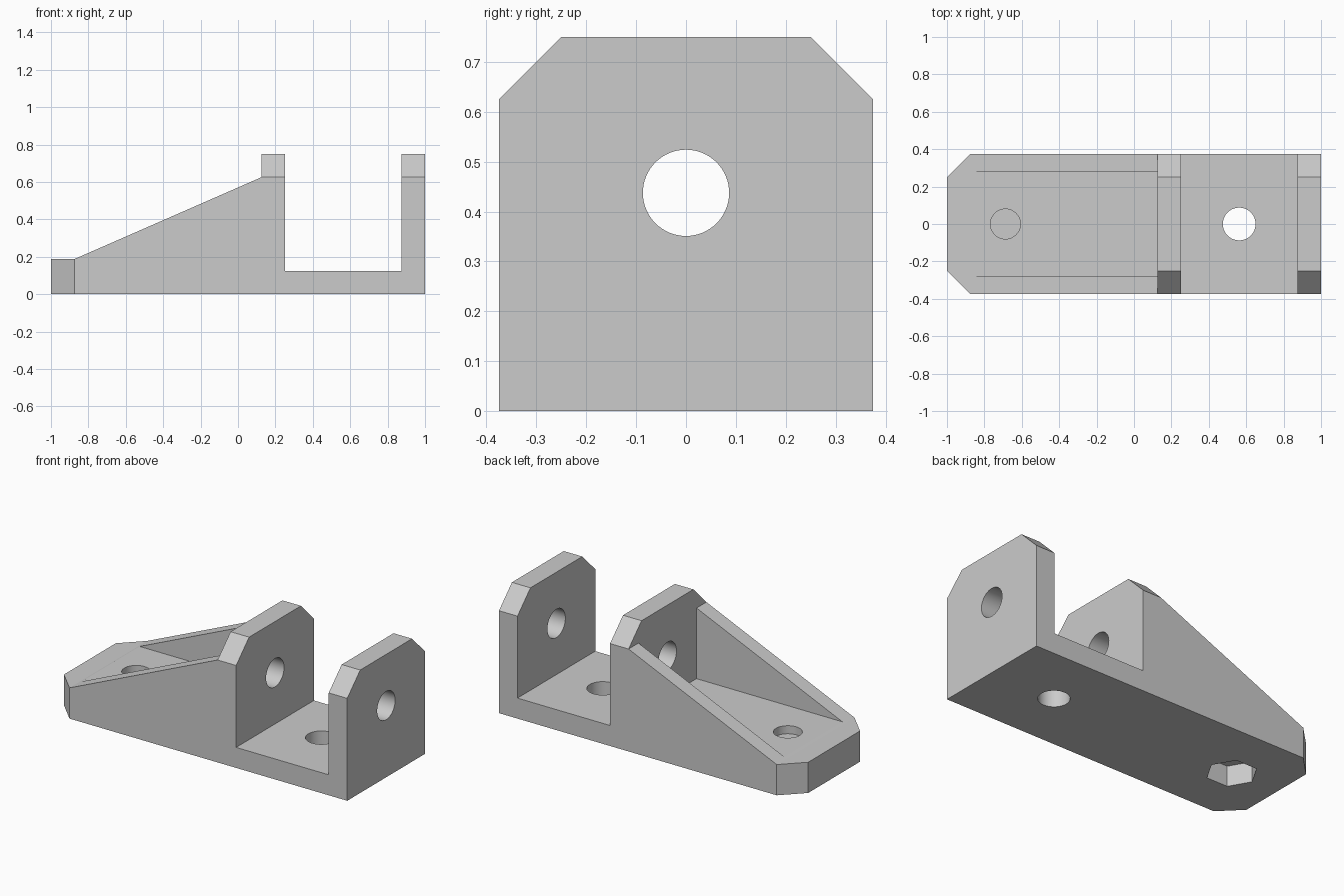
import bpy, bmesh, math
from mathutils import Vector

if "Cube" in bpy.data.objects:
    bpy.data.objects.remove(bpy.data.objects["Cube"], do_unlink=True)

grey = bpy.data.materials.new("light grey plastic")
grey.use_nodes = True
grey.diffuse_color = (0.6, 0.6, 0.6, 1)
grey.node_tree.nodes["Principled BSDF"].inputs["Base Color"].default_value = (0.6, 0.6, 0.6, 1)


def prism(name, outline, axis, start, end):
    """Extrude a 2D outline along an axis; the other two axes keep x, y, z order."""
    def place(p, depth):
        co = list(p)
        co.insert("xyz".index(axis), depth)
        return Vector(co)

    bm = bmesh.new()
    face = bm.faces.new([bm.verts.new(place(p, start)) for p in outline])
    grown = bmesh.ops.extrude_face_region(bm, geom=[face])
    moved = [g for g in grown["geom"] if isinstance(g, bmesh.types.BMVert)]
    bmesh.ops.translate(bm, verts=moved, vec=place((0, 0), end - start))
    bmesh.ops.recalc_face_normals(bm, faces=bm.faces)
    mesh = bpy.data.meshes.new(name)
    bm.to_mesh(mesh)
    bm.free()
    mesh.materials.append(grey)
    ob = bpy.data.objects.new(name, mesh)
    bpy.context.collection.objects.link(ob)
    return ob


def ring(cx, cy, radius, sides):
    return [(cx + radius * math.cos(math.tau * i / sides),
             cy + radius * math.sin(math.tau * i / sides)) for i in range(sides)]


def box(a0, a1, b0, b1):
    return [(a0, b0), (a1, b0), (a1, b1), (a0, b1)]


def cut(target, *shape):
    cutter = prism("cutter", *shape)
    cutter.hide_render = True
    mod = target.modifiers.new("cut", "BOOLEAN")
    mod.operation, mod.solver, mod.object = "DIFFERENCE", "EXACT", cutter
    bpy.context.view_layer.objects.active = target
    bpy.ops.object.modifier_apply(modifier=mod.name)
    bpy.data.objects.remove(cutter, do_unlink=True)


# Bracket body from its side profile: nose, ramp, inner lug, saddle, outer lug
W = 0.375
profile = [(-1, 0), (1, 0), (1, 0.75), (0.875, 0.75), (0.875, 0.125), (0.25, 0.125),
           (0.25, 0.75), (0.125, 0.75), (0.125, 0.625), (-0.875, 0.1875), (-1, 0.1875)]
body = prism("clevis_bracket", profile, "y", -W, W)

# Trench between the sloping side walls
cut(body, box(-0.95, 0.125, -0.28, 0.28), "z", 0.194, 0.9)

# Chamfers on the lug tops and the nose corners
for s in (-1, 1):
    cut(body, [(s * 0.4, 0.6), (s * 0.2, 0.8), (s * 0.4, 0.8)], "x", 0.11, 1.1)
    cut(body, [(-1.05, s * 0.2), (-0.85, s * 0.4), (-1.05, s * 0.4)], "z", -0.1, 0.3)

# Pivot hole through both lugs, and the screw hole in the saddle
cut(body, ring(0, 0.4375, 0.0865, 64), "x", 0, 1.1)
cut(body, ring(0.5625, 0, 0.0875, 64), "z", -0.1, 0.2)

# Nose screw hole above a hexagonal nut pocket, with a thin web between
cut(body, ring(-0.6875, 0, 0.08, 64), "z", 0.145, 0.3)
cut(body, ring(-0.6875, 0, 0.142, 6), "z", -0.1, 0.125)

bpy.ops.object.select_all(action="DESELECT")
body.select_set(True)
bpy.context.view_layer.objects.active = body
bpy.ops.object.shade_smooth_by_angle(angle=math.radians(20))
